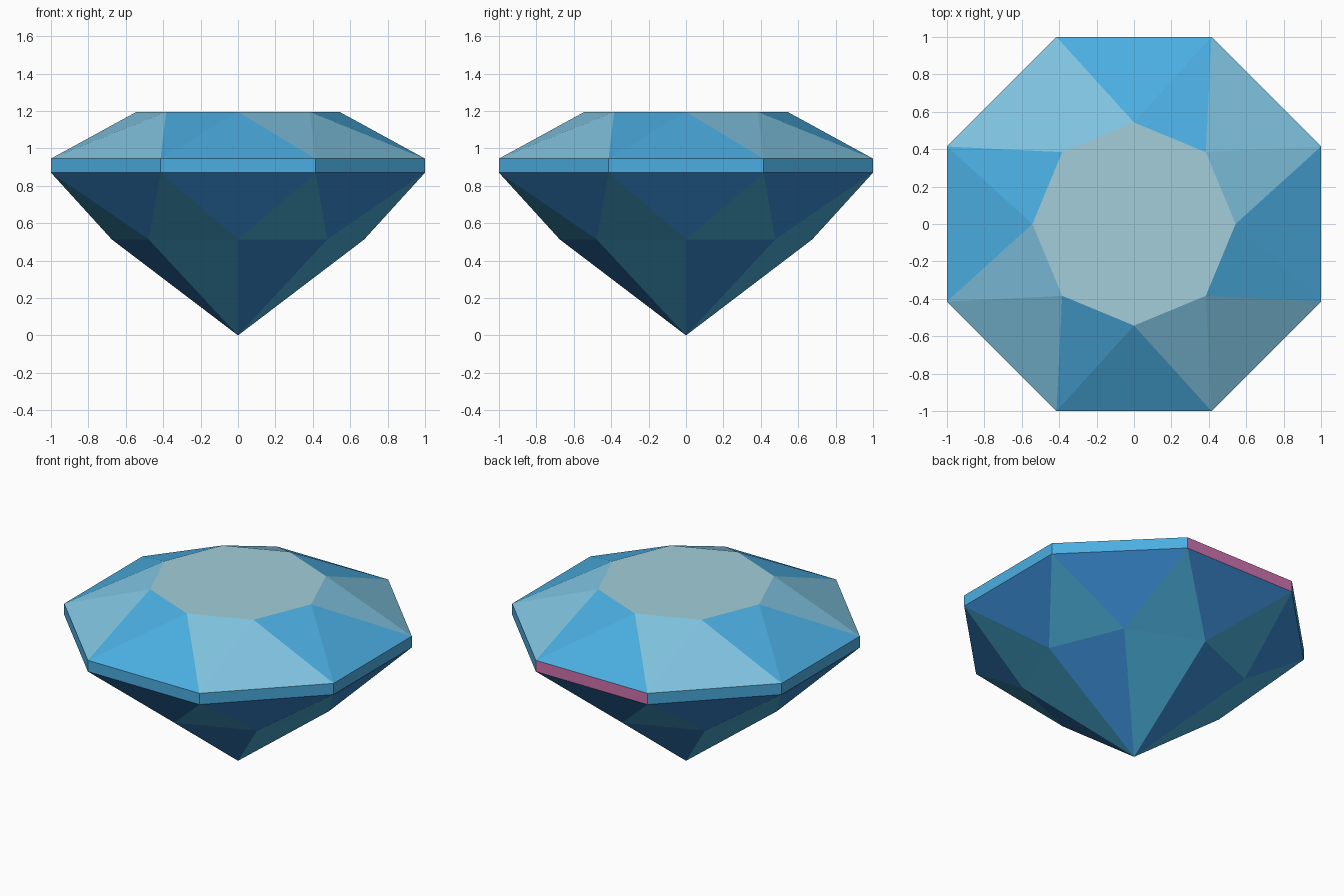
import bpy, bmesh
from math import sin, cos, radians

cube = bpy.data.objects.get("Cube")
if cube:
    bpy.data.objects.remove(cube, do_unlink=True)


def material(name, rgb):
    """Flat material from 8-bit display values, converted to linear."""
    lin = [((c / 255 + 0.055) / 1.055) ** 2.4 for c in rgb]
    m = bpy.data.materials.new(name)
    m.use_nodes = True
    m.diffuse_color = (*lin, 1)
    m.node_tree.nodes["Principled BSDF"].inputs["Base Color"].default_value = (*lin, 1)
    return m


sky = material("sky blue", (75, 174, 226))
pale = material("pale blue", (128, 195, 224))
frost = material("frosted aqua", (162, 206, 218))
deep = material("deep blue", (57, 137, 207))
teal = material("teal blue", (74, 173, 215))
pink = material("pink", (205, 114, 174))

SIDES = 8
STEP = 360 / SIDES
GIRDLE_R = 1 / cos(radians(STEP / 2))
GIRDLE_LOW, GIRDLE_TOP = 0.87, 0.945


def ring(bm, radius, z, offset=0.0):
    """Octagonal ring of vertices; offset is in steps."""
    angles = [radians(STEP * (i + offset)) for i in range(SIDES)]
    return [bm.verts.new((radius * cos(a), radius * sin(a), z)) for a in angles]


def facet(bm, verts, slot):
    bm.faces.new(verts).material_index = slot


def finish(bm, name, mats):
    mesh = bpy.data.meshes.new(name)
    bm.to_mesh(mesh)
    bm.free()
    for m in mats:
        mesh.materials.append(m)
    obj = bpy.data.objects.new(name, mesh)
    bpy.context.collection.objects.link(obj)


# Crown: flat table and alternating pairs of triangular facets
bm = bmesh.new()
rim = ring(bm, GIRDLE_R, GIRDLE_TOP, 0.5)
table = ring(bm, 0.543, 1.195)
facet(bm, table, 2)
for i in range(SIDES):
    facet(bm, (rim[i - 1], rim[i], table[i]), i % 2)
    facet(bm, (rim[i - 1], table[i], table[i - 1]), i % 2)
finish(bm, "crown", [sky, pale, frost])

# Girdle: upright band with one pink panel at the back
bm = bmesh.new()
low = ring(bm, GIRDLE_R, GIRDLE_LOW, 0.5)
top = ring(bm, GIRDLE_R, GIRDLE_TOP, 0.5)
for i in range(SIDES):
    facet(bm, (low[i - 1], low[i], top[i], top[i - 1]), int(i == 2))
finish(bm, "girdle", [sky, pink])

# Pavilion: upper facets to the middle ring, lower facets to the point
bm = bmesh.new()
rim = ring(bm, GIRDLE_R, GIRDLE_LOW, 0.5)
mid = ring(bm, 0.675, 0.513)
tip = bm.verts.new((0, 0, 0))
for i in range(SIDES):
    j = (i + 1) % SIDES
    facet(bm, (rim[i], rim[i - 1], mid[i]), 0)
    facet(bm, (rim[i], mid[i], mid[j]), 1)
    facet(bm, (mid[j], mid[i], tip), i % 2)
finish(bm, "pavilion", [deep, teal])
